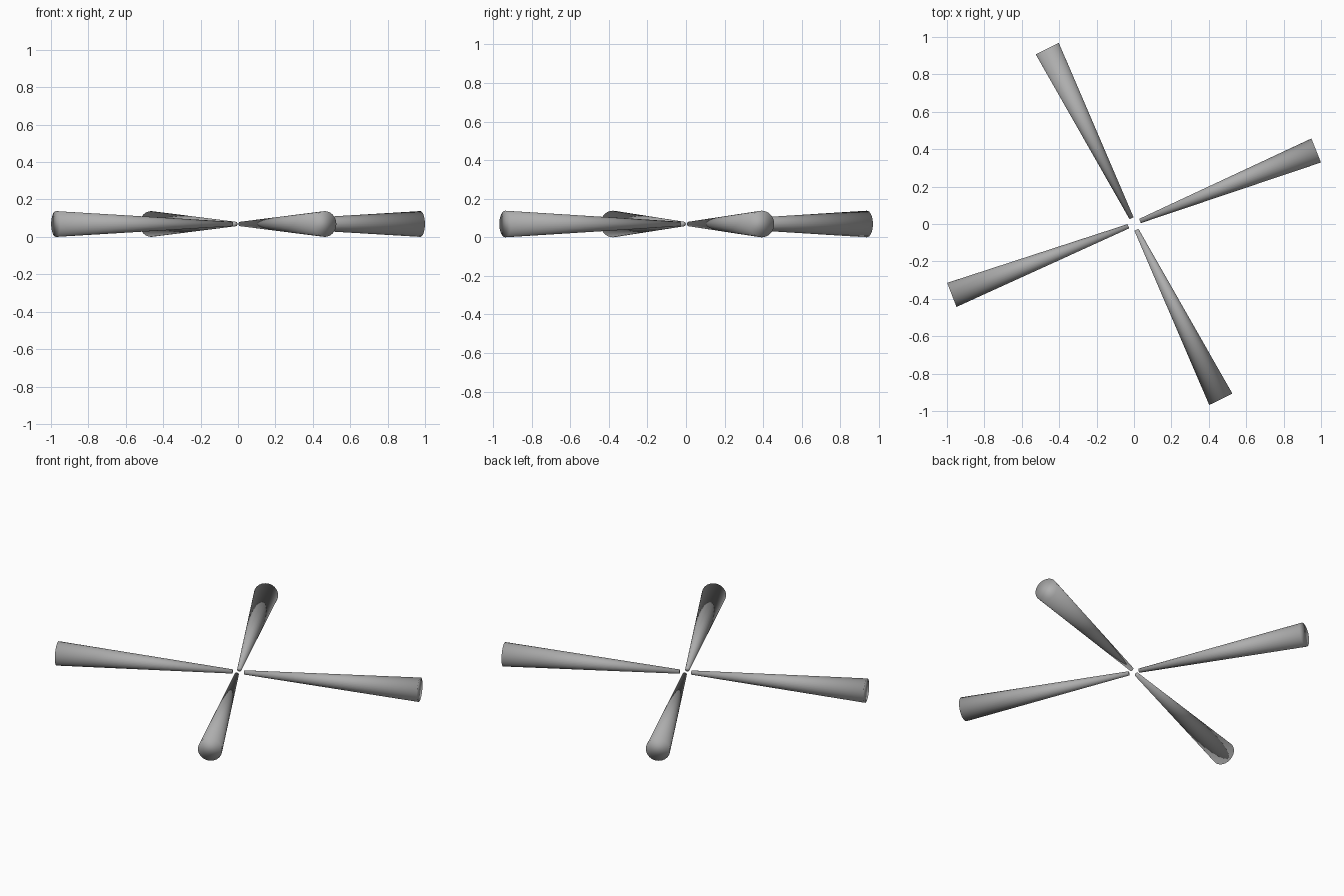
import bpy
from mathutils import Vector

if "Cube" in bpy.data.objects:
    bpy.data.objects.remove(bpy.data.objects["Cube"])

R_OUT, R_IN = 0.069, 0.012   # radii at the outer and inner ends

grey = bpy.data.materials.new("mid grey")
grey.diffuse_color = (0.42, 0.42, 0.42, 1)
grey.use_nodes = True
grey.node_tree.nodes["Principled BSDF"].inputs["Base Color"].default_value = grey.diffuse_color


def tapered_leg(name, inner, outer):
    """Closed tapered rod lying flat, thin end near the middle."""
    a = Vector((inner[0], inner[1], R_OUT))
    b = Vector((outer[0], outer[1], R_OUT))
    axis = b - a
    bpy.ops.mesh.primitive_cone_add(
        vertices=32, radius1=R_IN, radius2=R_OUT, depth=axis.length,
        end_fill_type='NGON', location=(a + b) / 2,
        rotation=axis.to_track_quat('Z', 'Y').to_euler())
    ob = bpy.context.object
    ob.name = name
    ob.data.materials.append(grey)
    # smooth everywhere, so the shading rolls over the end caps
    bpy.ops.object.shade_smooth()


# four legs radiating from an open middle
tapered_leg("right_leg", (0.032, 0.016), (0.974, 0.393))
tapered_leg("left_leg", (-0.030, -0.012), (-0.974, -0.379))
tapered_leg("back_leg", (-0.013, 0.031), (-0.464, 0.938))
tapered_leg("front_leg", (0.013, -0.031), (0.464, -0.937))
